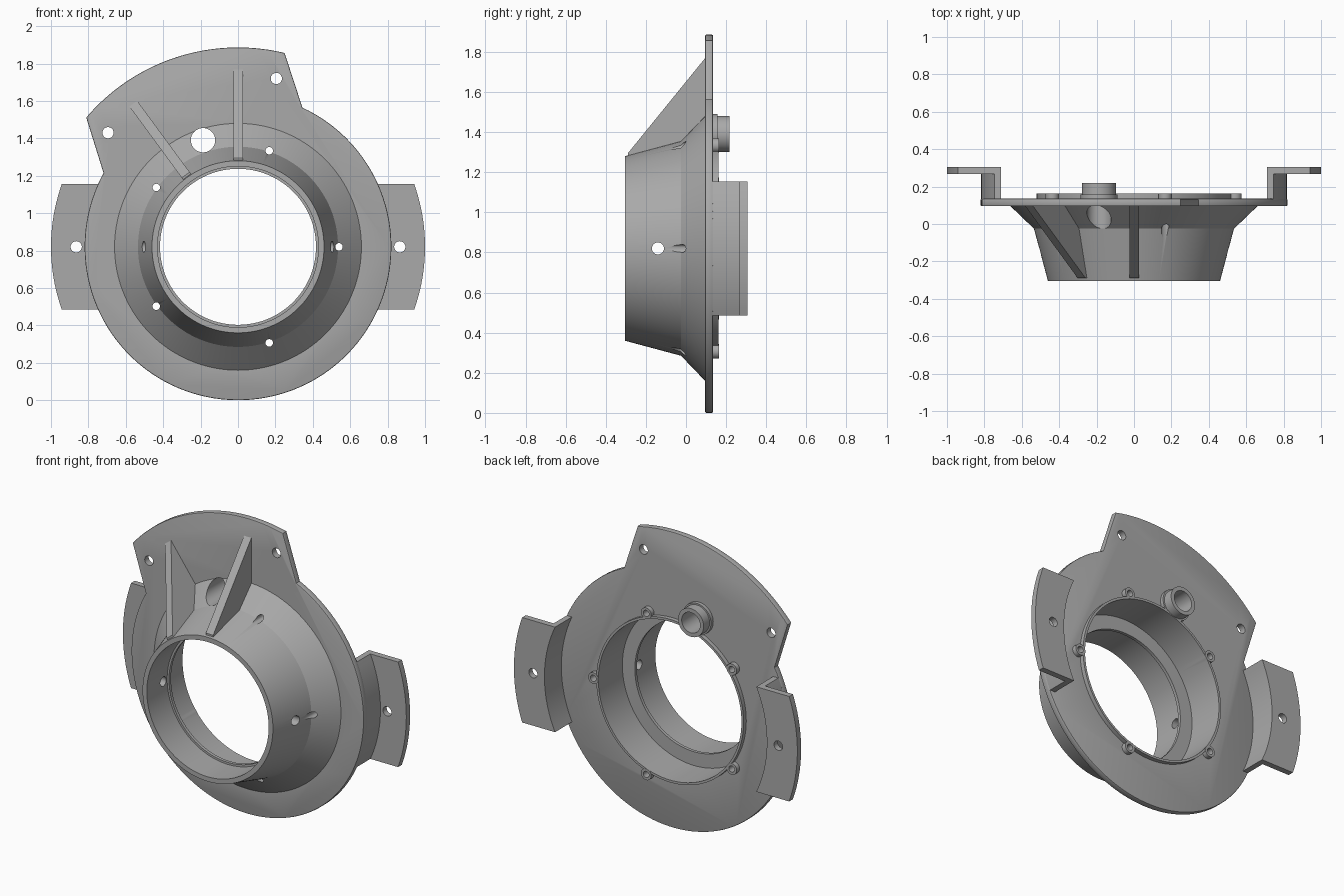
import bpy, bmesh, math
from math import sin, cos, radians, pi, atan2, hypot

if "Cube" in bpy.data.objects:
    bpy.data.objects.remove(bpy.data.objects["Cube"])

CZ = 0.82                      # height of the bore axis
SEG = 128
grey = bpy.data.materials.new("grey")
grey.diffuse_color = (0.4, 0.4, 0.4, 1)
grey.use_nodes = True
grey.node_tree.nodes["Principled BSDF"].inputs["Base Color"].default_value = grey.diffuse_color


def finish(name, bm):
    bmesh.ops.recalc_face_normals(bm, faces=bm.faces)
    me = bpy.data.meshes.new(name)
    bm.to_mesh(me)
    bm.free()
    me.materials.append(grey)
    ob = bpy.data.objects.new(name, me)
    bpy.context.collection.objects.link(ob)
    return ob


def loft(name, rings):
    """Closed solid through a list of equal-sized point loops."""
    bm = bmesh.new()
    vs = [[bm.verts.new(p) for p in ring] for ring in rings]
    n = len(vs[0])
    for a, b in zip(vs, vs[1:]):
        for i in range(n):
            j = (i + 1) % n
            bm.faces.new((a[i], a[j], b[j], b[i]))
    bm.faces.new(vs[0])
    bm.faces.new(vs[-1][::-1])
    return finish(name, bm)


def lathe(name, profile, x=0.0, z=CZ, seg=SEG):
    """Solid turned around the y direction from (radius, y) points."""
    angs = [2 * pi * i / seg for i in range(seg)]
    return loft(name, [[(x + r * cos(a), y, z + r * sin(a)) for a in angs] for r, y in profile])


def prism(name, pts, y0, y1):
    return loft(name, [[(x, y, z) for x, z in pts] for y in (y0, y1)])


def arc(r, a0, a1, n):
    return [(r * cos(a0 + (a1 - a0) * i / n), CZ + r * sin(a0 + (a1 - a0) * i / n))
            for i in range(n + 1)]


def apply_mod(ob, mod):
    bpy.context.view_layer.objects.active = ob
    bpy.ops.object.modifier_apply(modifier=mod.name)


def combine(ob, other, op):
    m = ob.modifiers.new(op, 'BOOLEAN')
    m.operation, m.object, m.solver = op, other, 'EXACT'
    apply_mod(ob, m)
    bpy.data.objects.remove(other)


def smooth(ob):
    bpy.ops.object.select_all(action='DESELECT')
    ob.select_set(True)
    bpy.context.view_layer.objects.active = ob
    bpy.ops.object.shade_smooth_by_angle(angle=radians(30))


def hole(ob, x, z, r, y0, y1, seg=32):
    combine(ob, lathe("hole_cutter", [(r, y0), (r, y1)], x, z, seg), 'DIFFERENCE')


# Flange plate: round disc with a raised fan-shaped tab
def ang(x, z):
    return atan2(z - CZ, x)


outline = (arc(1.066, ang(0.25, 1.86), ang(-0.81, 1.51), 40)
           + arc(0.82, ang(-0.72, 1.215), ang(0.345, 1.565) + 2 * pi, 100))
housing = prism("flange_housing", outline, 0.095, 0.135)
bev = housing.modifiers.new("bevel", 'BEVEL')
bev.width, bev.segments, bev.limit_method, bev.angle_limit = 0.006, 2, 'ANGLE', radians(60)
apply_mod(housing, bev)

# Funnel, rear rim, screw bosses and pipe stub
combine(housing, lathe("funnel", [(0.46, -0.305), (0.535, -0.025), (0.66, 0.095), (0.66, 0.11)]), 'UNION')
combine(housing, lathe("rear_rim", [(0.52, 0.11), (0.52, 0.162)]), 'UNION')
PX, PZ = -0.187, 1.39
combine(housing, lathe("pipe_stub", [(0.1, 0.11), (0.1, 0.158), (0.09, 0.158), (0.09, 0.218)],
                       PX, PZ, 48), 'UNION')
screws = [(0.54 * cos(2 * pi * i / 5), CZ + 0.54 * sin(2 * pi * i / 5)) for i in range(5)]
for x, z in screws:
    combine(housing, lathe("boss", [(0.036, 0.11), (0.036, 0.164)], x, z, 32), 'UNION')

# Stepped bore and all drilled holes
combine(housing, lathe("bore", [(0.43, -0.4), (0.43, -0.1), (0.417, -0.1), (0.417, -0.08),
                                (0.505, -0.08), (0.505, 0.3)]), 'DIFFERENCE')
hole(housing, PX, PZ, 0.065, -0.2, 0.3, 48)
for x, z in screws:
    hole(housing, x, z, 0.02, -0.2, 0.3)
for x, z in ((0.205, 1.72), (-0.695, 1.43)):
    hole(housing, x, z, 0.03, 0, 0.3)
cross = [[(x, -0.14 + 0.03 * cos(2 * pi * i / 32), CZ + 0.03 * sin(2 * pi * i / 32))
          for i in range(32)] for x in (-0.8, 0.8)]
combine(housing, loft("cross_hole_cutter", cross), 'DIFFERENCE')
smooth(housing)

# Two radial gusset ribs between funnel and tab
RIB = [(0.955, 0.1), (0.475, -0.29), (0.455, -0.29), (0.525, -0.025), (0.64, 0.1)]
for name, tilt in (("upright_rib", 0.0), ("slanted_rib", radians(36.3))):
    loft(name, [[(t * cos(tilt) - r * sin(tilt), y, CZ + t * sin(tilt) + r * cos(tilt))
                 for r, y in RIB] for t in (-0.024, 0.028)])


# Side mounting ears: curved standing wall plus outward plate
def ear_band(r0, r1, s):
    h = 0.335
    inner = [(s * math.sqrt(r0 * r0 - t * t), CZ + t) for t in [h * (i / 10 - 1) for i in range(21)]]
    outer = [(s * math.sqrt(r1 * r1 - t * t), CZ + t) for t in [h * (1 - i / 10) for i in range(21)]]
    return inner + outer


for side, s in (("right", 1), ("left", -1)):
    ear = prism(side + "_mounting_ear", ear_band(0.785, 0.818, s), 0.12, 0.285)
    combine(ear, prism("ear_plate", ear_band(0.785, 1.0, s), 0.268, 0.306), 'UNION')
    hole(ear, s * 0.865, CZ, 0.03, 0.2, 0.4)
    smooth(ear)
